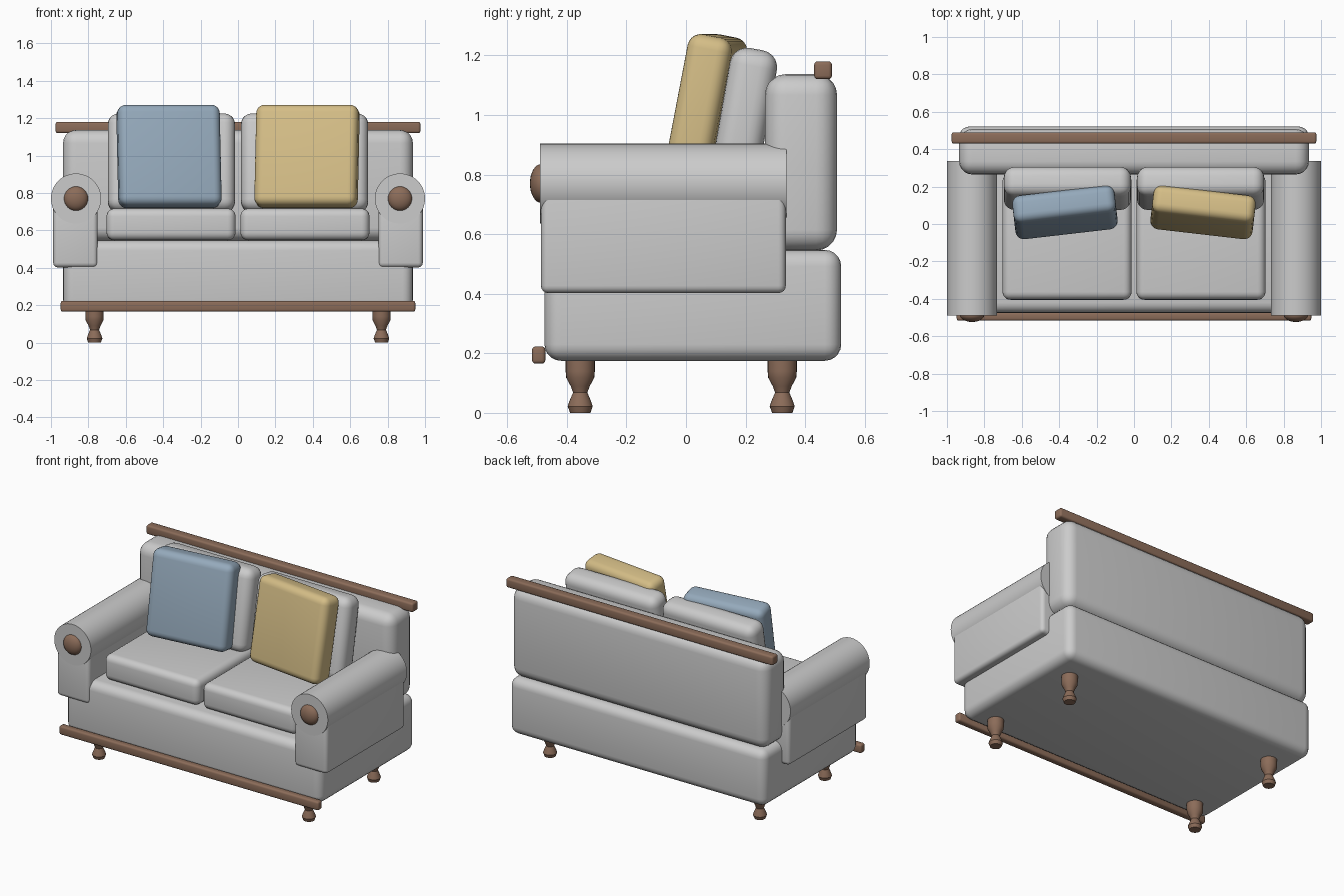
import bpy, bmesh, math
from mathutils import Matrix

if "Cube" in bpy.data.objects:
    bpy.data.objects.remove(bpy.data.objects["Cube"])


def material(name, rgb):
    m = bpy.data.materials.new(name)
    m.diffuse_color = (*rgb, 1)
    m.use_nodes = True
    m.node_tree.nodes["Principled BSDF"].inputs["Base Color"].default_value = m.diffuse_color
    return m


WOOD = material("wood", (0.26, 0.15, 0.10))
BLUE = material("blue_fabric", (0.30, 0.40, 0.50))
YELLOW = material("yellow_fabric", (0.66, 0.51, 0.24))


def finish(name, bm, mat=None, loc=(0, 0, 0), rot=(0, 0, 0)):
    bmesh.ops.recalc_face_normals(bm, faces=bm.faces)
    me = bpy.data.meshes.new(name)
    bm.to_mesh(me)
    bm.free()
    ob = bpy.data.objects.new(name, me)
    bpy.context.collection.objects.link(ob)
    ob.location, ob.rotation_euler = loc, rot
    if mat:
        me.materials.append(mat)
    bpy.ops.object.select_all(action='DESELECT')
    ob.select_set(True)
    bpy.context.view_layer.objects.active = ob
    bpy.ops.object.shade_smooth_by_angle(angle=math.radians(35))
    return ob


def soft_box(name, size, loc, r, mat=None, rot=(0, 0, 0), seg=5):
    bm = bmesh.new()
    bmesh.ops.create_cube(bm, size=1)
    bmesh.ops.scale(bm, vec=size, verts=bm.verts)
    bmesh.ops.bevel(bm, geom=bm.edges[:], offset=r, segments=seg,
                    profile=0.5, affect='EDGES')
    return finish(name, bm, mat, loc, rot)


def span_box(name, x, y, z, r, mat=None, seg=5):
    size = [b - a for a, b in (x, y, z)]
    loc = [(a + b) / 2 for a, b in (x, y, z)]
    return soft_box(name, size, loc, r, mat, seg=seg)


def turned_leg(name, loc):
    profile = [(0, 0), (0.034, 0), (0.042, 0.022), (0.036, 0.04), (0.024, 0.068),
               (0.032, 0.09), (0.047, 0.118), (0.049, 0.14), (0.049, 0.185), (0, 0.185)]
    bm = bmesh.new()
    vs = [bm.verts.new((r, 0, z)) for r, z in profile]
    es = [bm.edges.new(p) for p in zip(vs, vs[1:])]
    bmesh.ops.spin(bm, geom=vs + es, cent=(0, 0, 0), axis=(0, 0, 1),
                   angle=math.tau, steps=24)
    bmesh.ops.remove_doubles(bm, verts=bm.verts, dist=1e-4)
    return finish(name, bm, WOOD, loc)


# Body and wooden rails
span_box("base", (-0.935, 0.935), (-0.475, 0.521), (0.175, 0.547), 0.055)
span_box("backrest", (-0.935, 0.935), (0.265, 0.507), (0.545, 1.137), 0.07)
span_box("top_rail", (-0.975, 0.975), (0.43, 0.49), (1.12, 1.18), 0.012, WOOD, 3)
span_box("front_rail", (-0.948, 0.948), (-0.517, -0.472), (0.165, 0.223), 0.012, WOOD, 3)

for side, s in (("left", -1), ("right", 1)):
    # Arm: padded panel, rolled top and wooden knob
    span_box(side + "_arm_panel", sorted((s * 0.75, s * 0.988)), (-0.487, 0.335),
             (0.402, 0.77), 0.025, seg=4)
    bm = bmesh.new()
    bmesh.ops.create_cone(bm, cap_ends=True, segments=48, radius1=0.134,
                          radius2=0.134, depth=0.827,
                          matrix=Matrix.Rotation(math.pi / 2, 4, 'X'))
    finish(side + "_arm_roll", bm, None, (s * 0.866, -0.0765, 0.77))
    bm = bmesh.new()
    bmesh.ops.create_uvsphere(bm, u_segments=24, v_segments=16, radius=1)
    bmesh.ops.scale(bm, vec=(0.065, 0.038, 0.065), verts=bm.verts)
    finish(side + "_arm_knob", bm, WOOD, (s * 0.866, -0.486, 0.77))

    # Cushions
    span_box(side + "_seat_cushion", sorted((s * 0.013, s * 0.703)), (-0.405, 0.27),
             (0.547, 0.717), 0.042)
    soft_box(side + "_back_cushion", (0.68, 0.16, 0.53), (s * 0.356, 0.19, 0.96),
             0.058, rot=(-0.175, 0, 0))
    soft_box(side + "_throw_pillow", (0.55, 0.15, 0.55), (s * 0.369, 0.062, 0.995),
             0.045, BLUE if s < 0 else YELLOW, rot=(-0.19, 0, -s * 0.115))

    # Legs
    turned_leg(side + "_front_leg", (s * 0.767, -0.355, 0))
    turned_leg(side + "_back_leg", (s * 0.767, 0.323, 0))
